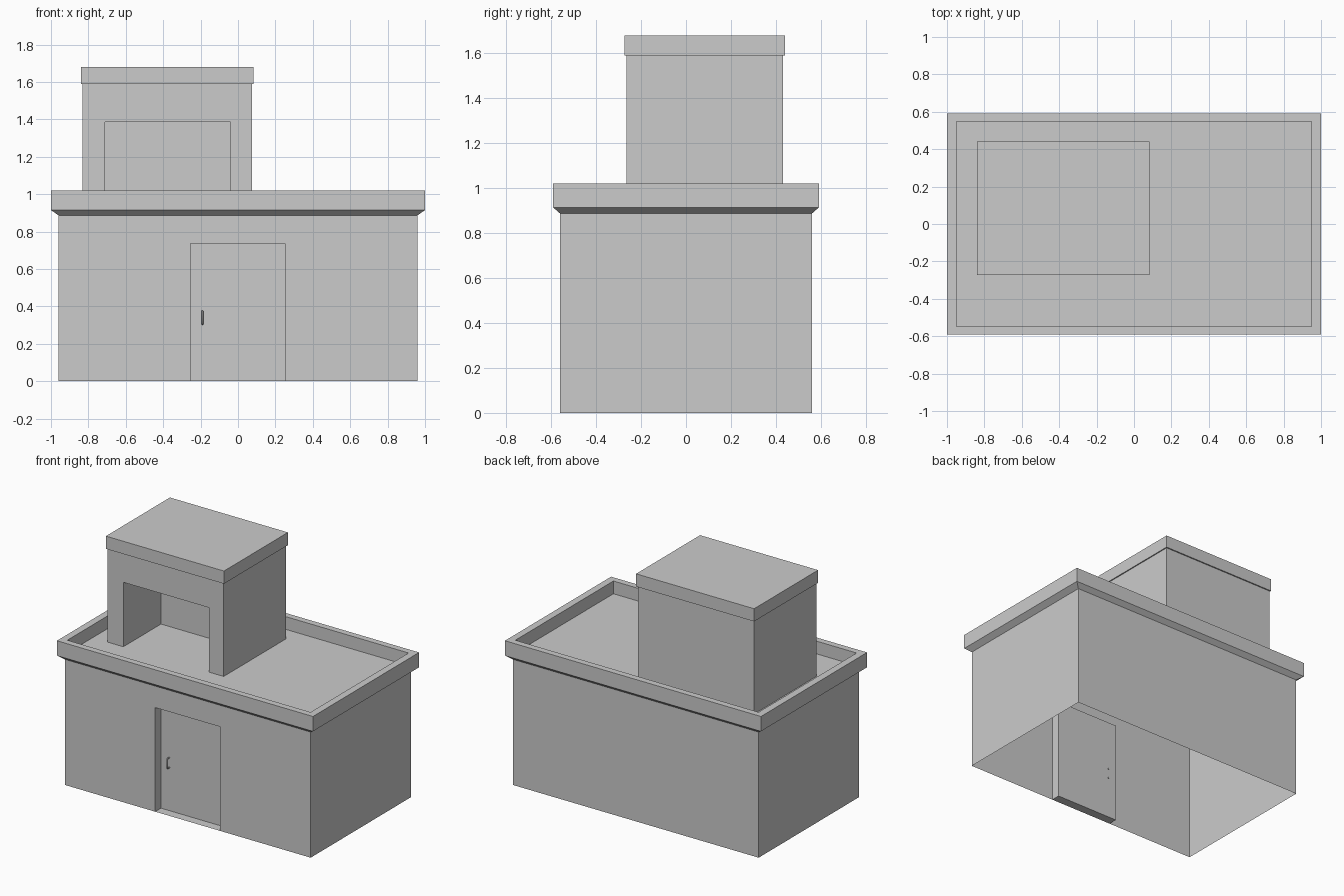
import bpy, bmesh
from mathutils import Vector

if "Cube" in bpy.data.objects:
    bpy.data.objects.remove(bpy.data.objects["Cube"])


def finish(name, bm):
    bmesh.ops.remove_doubles(bm, verts=bm.verts, dist=1e-5)
    mesh = bpy.data.meshes.new(name)
    bm.to_mesh(mesh)
    bm.free()
    obj = bpy.data.objects.new(name, mesh)
    bpy.context.collection.objects.link(obj)
    return obj


def face(bm, points):
    bm.faces.new([bm.verts.new(p) for p in points])


def opening_path(o):
    x0, x1, z0, z1 = o
    return [(x0, z0), (x0, z1), (x1, z1), (x1, z0)]


def shell(name, cx, cy, profile, opening):
    """Rectangular sections (half x, half y, z) joined upwards and capped;
    the lowest front wall gets an opening cut into it."""
    bm = bmesh.new()
    rings = [[(cx + sx * hx, cy + sy * hy, z)
              for sx, sy in ((-1, -1), (1, -1), (1, 1), (-1, 1))]
             for hx, hy, z in profile]
    for level, (lo, hi) in enumerate(zip(rings, rings[1:])):
        for i in range(4):
            j = (i + 1) % 4
            pts = [lo[i], lo[j], hi[j], hi[i]]
            if level == 0 and i == 0:
                y = lo[0][1]
                pts[1:1] = [(x, y, z) for x, z in opening_path(opening)]
            face(bm, pts)
    face(bm, rings[-1])
    return finish(name, bm)


def recess(name, opening, y, depth, sill):
    """Jambs, lintel, back panel and optional sill behind an opening."""
    bm = bmesh.new()
    path = opening_path(opening)
    back = y + depth
    for k in range(4 if sill else 3):
        p, q = path[k], path[(k + 1) % 4]
        face(bm, [(p[0], y, p[1]), (p[0], back, p[1]),
                  (q[0], back, q[1]), (q[0], y, q[1])])
    face(bm, [(x, back, z) for x, z in reversed(path)])
    return finish(name, bm)


# Main building: walls, flared cornice, parapet and sunken roof
ROOF = 0.93
door = (-0.255, 0.25, 0.0, 0.735)
shell("main_building", 0, 0,
      [(0.96, 0.56, 0), (0.96, 0.56, 0.887), (1.0, 0.592, 0.915),
       (1.0, 0.592, 1.02), (0.95, 0.547, 1.02), (0.95, 0.547, ROOF)], door)
recess("doorway", door, -0.56, 0.065, True)

# Rooftop hut with slab cap and deep entrance niche
niche = (-0.71, -0.04, ROOF, 1.385)
shell("rooftop_hut", -0.379, 0.083,
      [(0.453, 0.348, ROOF), (0.453, 0.348, 1.59),
       (0.461, 0.357, 1.59), (0.461, 0.357, 1.68)], niche)
recess("hut_entrance", niche, 0.083 - 0.348, 0.42, False)

# Door handle: bent round bar whose ends pass through the door
curve = bpy.data.curves.new("door_handle", "CURVE")
curve.dimensions = "3D"
curve.bevel_depth = 0.005
curve.bevel_resolution = 1
curve.use_fill_caps = True
path = [(-0.49, 0.305), (-0.514, 0.305), (-0.52, 0.311),
        (-0.52, 0.369), (-0.514, 0.375), (-0.49, 0.375)]
spline = curve.splines.new("POLY")
spline.points.add(len(path) - 1)
for pt, (y, z) in zip(spline.points, path):
    pt.co = (-0.19, y, z, 1)
handle = bpy.data.objects.new("door_handle", curve)
bpy.context.collection.objects.link(handle)
